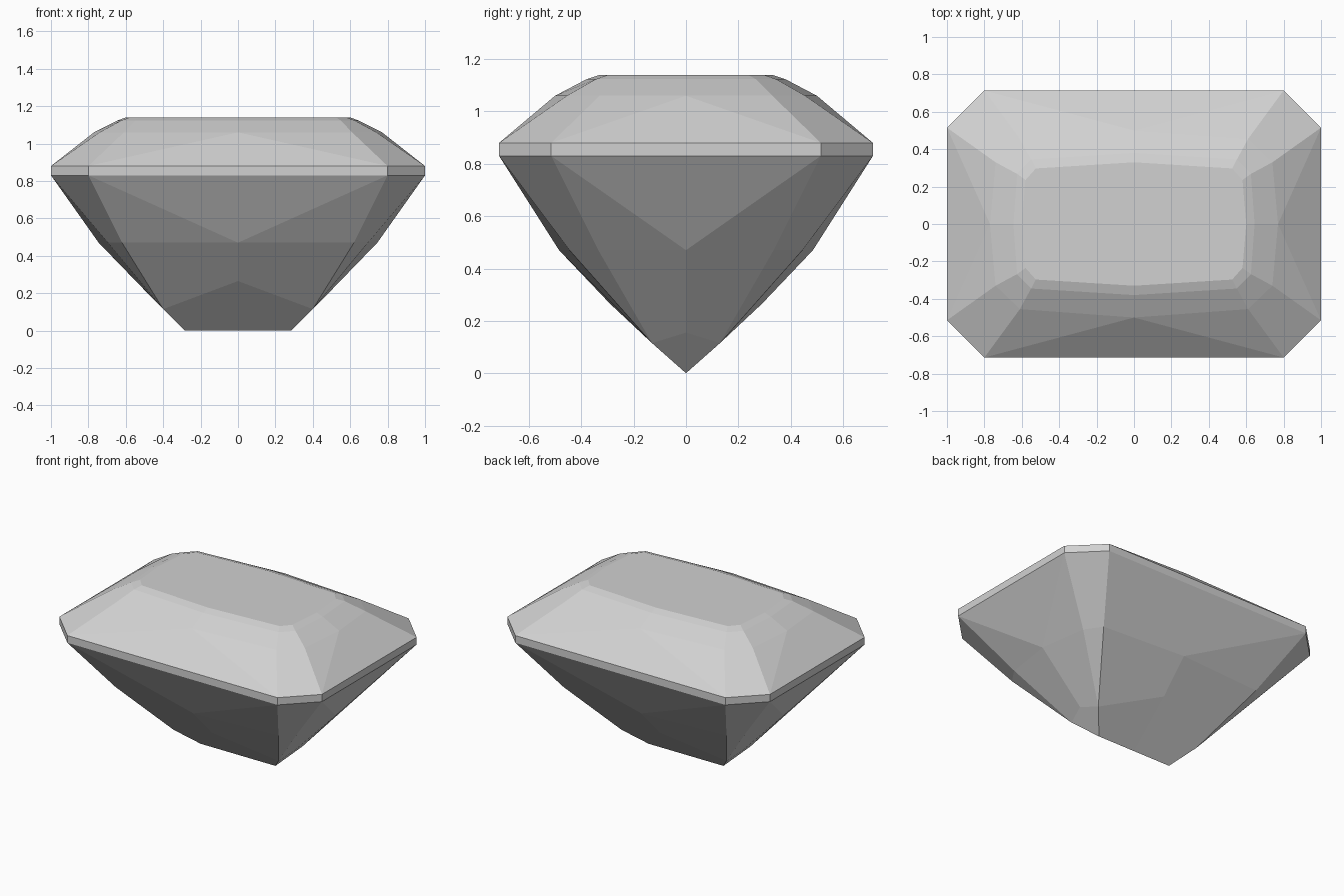
import bpy
import bmesh

cube = bpy.data.objects.get("Cube")
if cube:
    bpy.data.objects.remove(cube, do_unlink=True)

mat = bpy.data.materials.new("pale grey crystal")
mat.use_nodes = True
colour = (0.64, 0.64, 0.64, 1)
mat.diffuse_color = colour
mat.node_tree.nodes["Principled BSDF"].inputs["Base Color"].default_value = colour

bm = bmesh.new()
MIDS = (0, 3, 6, 9)


def ring(z, end, b, a, side, end_z=None, side_z=None):
    """Twelve points: mid-end, two cut-corner points, mid-side, then mirrored."""
    quarter = [(end, 0, end_z or z), (*b, z), (*a, z), (0, side, side_z or z)]
    half = quarter + [(-x, y, h) for x, y, h in quarter[2:0:-1]]
    half.append((-end, 0, end_z or z))
    pts = half + [(x, -y, h) for x, y, h in half[5:0:-1]]
    return [bm.verts.new(p) for p in pts]


def face(*verts):
    bm.faces.new(verts)


def band(r, s):
    """Join matching points of two rings."""
    for i in range(12):
        j = (i + 1) % 12
        face(r[i], r[j], s[j], s[i])


def fan_band(g, r):
    """Join the straight-sided girdle to a ring with one large triangle per side."""
    for m in MIDS:
        p, n, q = (m - 1) % 12, m + 1, m + 2
        face(g[p], g[n], r[m])
        face(g[p], r[m], r[p])
        face(g[n], r[n], r[m])
        face(g[n], g[q], r[q], r[n])


# Girdle
girdle = [ring(z, 1, (1, 0.515), (0.8, 0.714), 0.714) for z in (0.83, 0.88)]
corners = [i for i in range(12) if i not in MIDS]
for i, j in zip(corners, corners[1:] + corners[:1]):
    face(girdle[0][i], girdle[0][j], girdle[1][j], girdle[1][i])

# Crown and table
crown = [
    ring(1.06, 0.77, (0.74, 0.33), (0.61, 0.455), 0.50),
    ring(1.123, 0.645, (0.625, 0.268), (0.55, 0.345), 0.38),
    ring(1.14, 0.60, (0.58, 0.235), (0.525, 0.297), 0.33),
]
fan_band(girdle[1], crown[0])
band(crown[0], crown[1])
band(crown[1], crown[2])
face(*crown[2])

# Pavilion, closing on a straight keel
belly = ring(0.47, 0.745, (0.695, 0.335), (0.62, 0.445), 0.485)
lower = ring(0.115, 0.44, (0.4, 0.13), (0.4, 0.13), 0.29, 0.155, 0.265)
keel = ring(0, 0.285, (0.285, 0), (0.285, 0), 0)
fan_band(girdle[0], belly)
band(belly, lower)
band(lower, keel)

# Merge coincident points and drop the unused girdle midpoints
bmesh.ops.remove_doubles(bm, verts=bm.verts, dist=0.0005)
bmesh.ops.delete(bm, geom=[v for v in bm.verts if not v.link_faces], context="VERTS")
bmesh.ops.recalc_face_normals(bm, faces=bm.faces)

mesh = bpy.data.meshes.new("cut_gem")
bm.to_mesh(mesh)
bm.free()
mesh.materials.append(mat)
gem = bpy.data.objects.new("cut_gem", mesh)
bpy.context.collection.objects.link(gem)
